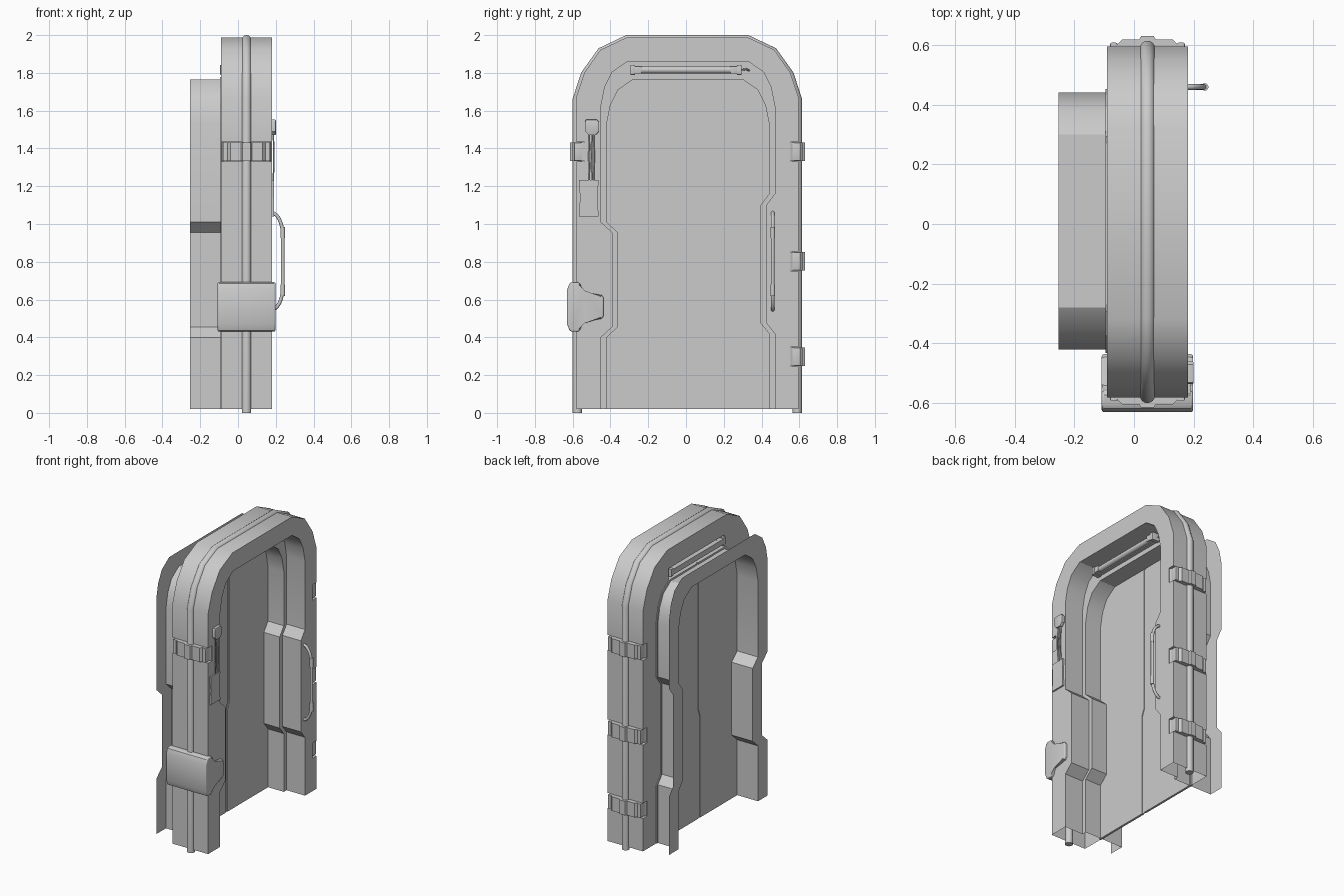
import bpy, bmesh, math

if "Cube" in bpy.data.objects:
    bpy.data.objects.remove(bpy.data.objects["Cube"])

FLOOR, CY = 0.02, 0.007


def make(name, bm, smooth=False):
    bmesh.ops.recalc_face_normals(bm, faces=bm.faces)
    me = bpy.data.meshes.new(name)
    bm.to_mesh(me)
    bm.free()
    ob = bpy.data.objects.new(name, me)
    bpy.context.collection.objects.link(ob)
    if smooth:
        shade(ob)
    return ob


def shade(ob):
    bpy.ops.object.select_all(action='DESELECT')
    bpy.context.view_layer.objects.active = ob
    ob.select_set(True)
    bpy.ops.object.shade_smooth_by_angle(angle=math.radians(32))


def prism(name, pts, a, b, axis='x', bevel=0, smooth=False, segs=2):
    """Extrude a 2D profile along x (points y,z) or along z (points x,y)."""
    bm = bmesh.new()
    pos = (lambda p, d: (d, p[0], p[1])) if axis == 'x' else (lambda p, d: (p[0], p[1], d))
    lo = [bm.verts.new(pos(p, a)) for p in pts]
    hi = [bm.verts.new(pos(p, b)) for p in pts]
    caps = [bm.faces.new(lo), bm.faces.new(hi)]
    for i in range(len(pts)):
        j = (i + 1) % len(pts)
        bm.faces.new((lo[i], lo[j], hi[j], hi[i]))
    if bevel:
        rims = [e for f in caps for e in f.edges]
        bmesh.ops.bevel(bm, geom=rims, offset=bevel, segments=segs, affect='EDGES', profile=0.5)
    return make(name, bm, smooth or bevel > 0)


def box(name, x, y, z, bevel=0):
    return prism(name, [(y[0], z[0]), (y[1], z[0]), (y[1], z[1]), (y[0], z[1])], x[0], x[1], bevel=bevel)


def sheet(name, rows):
    """Open surface through equally long rows of 3D points."""
    bm = bmesh.new()
    vs = [[bm.verts.new(p) for p in row] for row in rows]
    for a, b in zip(vs, vs[1:]):
        for i in range(len(a) - 1):
            bm.faces.new((a[i], a[i + 1], b[i + 1], b[i]))
    return make(name, bm, True)


def tube(name, pts, r, res=4):
    cu = bpy.data.curves.new(name, 'CURVE')
    cu.dimensions = '3D'
    cu.bevel_depth, cu.bevel_resolution, cu.use_fill_caps = r, res, True
    sp = cu.splines.new('POLY')
    sp.points.add(len(pts) - 1)
    for p, c in zip(sp.points, pts):
        p.co = (*c, 1)
    ob = bpy.data.objects.new(name, cu)
    bpy.context.collection.objects.link(ob)
    bpy.ops.object.select_all(action='DESELECT')
    bpy.context.view_layer.objects.active = ob
    ob.select_set(True)
    bpy.ops.object.convert(target='MESH')
    shade(bpy.context.view_layer.objects.active)


def outer(w, top, floor=FLOOR):
    half = [(w, floor), (w, top - 0.315), (w - 0.043, top - 0.185), (w - 0.128, top - 0.065), (w - 0.265, top)]
    return [(CY - y, z) for y, z in half] + [(CY + y, z) for y, z in reversed(half)]


def opening(o, t):
    """Doorway outline with the stepped jambs; o = inward offset, t = top."""
    left = [(-.42, FLOOR), (-.42, .40), (-.36, .455), (-.36, .955), (-.42, 1.01),
            (-.42, t - .235), (-.40, t - .135), (-.36, t - .055), (-.28, t)]
    right = [(.30, t), (.38, t - .055), (.42, t - .135), (.44, t - .235),
             (.44, 1.16), (.395, 1.10), (.395, .475), (.44, .42), (.44, FLOOR)]
    return [(y + o, z) for y, z in left] + [(y - o, z) for y, z in right]


def boolean(ob, cutter, op):
    m = ob.modifiers.new(op, 'BOOLEAN')
    m.operation, m.object, m.solver = op, cutter, 'EXACT'
    dg = bpy.context.evaluated_depsgraph_get()
    me = bpy.data.meshes.new_from_object(ob.evaluated_get(dg))
    ob.modifiers.clear()
    ob.data = me
    bpy.data.objects.remove(cutter)


def open_bottom(ob):
    bm = bmesh.new()
    bm.from_mesh(ob.data)
    low = [f for f in bm.faces if all(v.co.z < FLOOR + 1e-3 for v in f.verts)]
    bmesh.ops.delete(bm, geom=low, context='FACES')
    bm.to_mesh(ob.data)
    bm.free()
    shade(ob)


# main frame: wide opening in front, narrower opening behind
rim = outer(0.588, 1.987)
frame = prism("main_frame", rim + opening(-.03, 1.86)[::-1], 0.04, 0.18)
boolean(frame, prism("rear_half", rim + opening(0, 1.765)[::-1], -0.09, 0.04), 'UNION')
hinges = [(1, 1.33), (1, 0.75), (1, 0.245), (-1, 1.33)]
for s, z in hinges:
    y = sorted((CY + s * 0.545, CY + s * 0.75))
    boolean(frame, box("cut", (-0.3, 0.3), y, (z, z + 0.105)), 'DIFFERENCE')
boolean(frame, box("cut", (-0.2, -0.02), (-0.29, 0.32), (1.775, 1.855)), 'DIFFERENCE')
open_bottom(frame)

# hinge straps set into the notches, with a clamp over the pipe
for s, z in hinges:
    strap = [(-.085, .545), (-.07, .58), (-.04, .611), (.13, .611), (.16, .58), (.175, .545)]
    prism("hinge_strap", [(x, CY + s * y) for x, y in strap], z + .004, z + .101, 'z')
    clamp = [(.01, .60), (.024, .622), (.066, .622), (.08, .60)]
    prism("hinge_clamp", [(x, CY + s * y) for x, y in clamp], z + .004, z + .101, 'z')
    for x in (-.08, .145):
        box("hinge_lug", (x, x + .025), sorted((CY + s * .55, CY + s * .60)), (z + .004, z + .101), .005)

# edge pipe running over the arch
tube("edge_pipe", [(0.045, y, z) for y, z in outer(0.582, 1.976, 0.0)], 0.025, 6)

# rear tunnel: thin lining that ends in a flat outward flange
lining, flange = opening(0, 1.765), opening(-.105, 1.868)
sheet("rear_frame", [[(-.09, y, z) for y, z in lining],
                     [(-.253, y, z) for y, z in lining],
                     [(-.253, y, z) for y, z in flange]])

# door leaves with a kinked seam over a thin backing
full = opening(-.012, 1.777)
left, right = full[:9], full[9:]
prism("door_leaf_left", left + [(.002, 1.777), (.002, .77), (-.018, .72), (-.018, FLOOR)], -.095, -.08)
prism("door_leaf_right", right + [(.002, FLOOR), (.002, .72), (.022, .77), (.022, 1.777)], -.095, -.08)
box("door_seam", (-.091, -.085), (-.03, .03), (FLOOR, 1.765))

# strip lamps in the header, front and rear
for x in (0.075, -0.06):
    tube("lamp_tube", [(x, -.27, 1.816), (x, .27, 1.816)], 0.019)
    box("lamp_base", (x - .035, x - .012), (-.285, .295), (1.797, 1.835))
    for y in (-.295, .27):
        box("lamp_holder", (x - .035, x + .022), (y, y + .025), (1.79, 1.842), .004)
    for y in (-.27, .235):
        box("lamp_cap", (x - .03, x + .021), (y, y + .035), (1.796, 1.836), .004)
tube("lamp_wire", [(.05, .295, 1.816), (.06, .32, 1.82), (.05, .335, 1.812)], .005, 2)

# lock box clasping the left jamb
half = [(-.436, .61), (-.446, .623), (-.54, .64), (-.55, .65), (-.56, .682), (-.572, .692), (-.605, .692),
        (-.617, .685), (-.63, .65)]
lock = half + [(y, 1.122 - z) for y, z in reversed(half)]
prism("lock_box", lock, -0.108, 0.198, bevel=0.008, segs=3)

# pull handle
top = [(.175, 1.06)] + [(.175 + .062 * math.sin(a), .94 + .12 * math.cos(a))
                        for a in [math.radians(15 * k) for k in range(1, 7)]]
path = [(x, .459, z) for x, z in top] + [(x, .459, 1.605 - z) for x, z in reversed(top)]
tube("pull_handle", path, .0095)
for z in (.925, .62):
    tube("handle_sleeve", [(.237, .459, z), (.237, .459, z + .06)], .0125)

# plug, cables and panel on the left jamb
octo = [(-.53, 1.552), (-.47, 1.552), (-.46, 1.54), (-.46, 1.49), (-.478, 1.47), (-.515, 1.47), (-.535, 1.49), (-.535, 1.54)]
prism("cable_plug", octo, .176, .2, bevel=.005)
for y in (-.512, -.497, -.485):
    tube("cable", [(.187, y, 1.475), (.19, y - .002, 1.36), (.187, y, 1.23)], .004, 2)
panel = [(-.567, 1.04), (-.463, 1.04), (-.468, 1.14), (-.463, 1.232), (-.567, 1.232), (-.561, 1.14)]
prism("cable_panel", panel, .176, .19)
